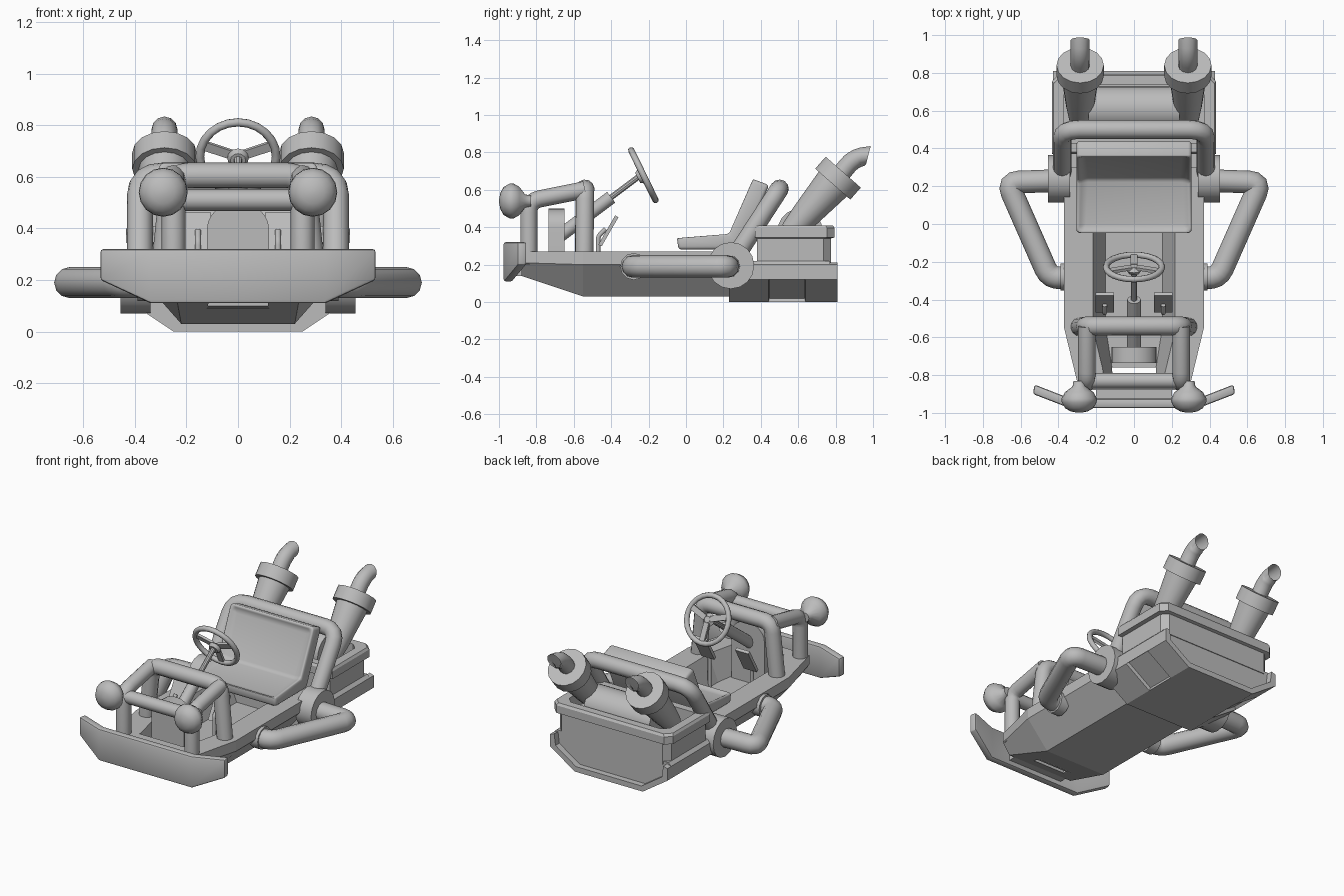
import bpy, bmesh
from math import pi, radians, sin, cos
from mathutils import Vector, Matrix

if "Cube" in bpy.data.objects:
    bpy.data.objects.remove(bpy.data.objects["Cube"])

grey = bpy.data.materials.new("plain_grey")
grey.use_nodes = True
grey.diffuse_color = (0.5, 0.5, 0.5, 1)
grey.node_tree.nodes["Principled BSDF"].inputs["Base Color"].default_value = (0.5, 0.5, 0.5, 1)


def activate(ob):
    bpy.ops.object.select_all(action='DESELECT')
    ob.select_set(True)
    bpy.context.view_layer.objects.active = ob


def finish(name, bm, smooth=None, bevel=0, segments=1):
    bmesh.ops.recalc_face_normals(bm, faces=bm.faces)
    me = bpy.data.meshes.new(name)
    bm.to_mesh(me)
    bm.free()
    me.materials.append(grey)
    ob = bpy.data.objects.new(name, me)
    bpy.context.collection.objects.link(ob)
    activate(ob)
    if bevel:
        mod = ob.modifiers.new("edge_bevel", 'BEVEL')
        mod.width, mod.segments = bevel, segments
        bpy.ops.object.modifier_apply(modifier=mod.name)
    if smooth:
        bpy.ops.object.shade_smooth_by_angle(angle=radians(smooth))
    return ob


def loft(sections):
    """Closed solid through matching loops of points."""
    bm = bmesh.new()
    loops = [[bm.verts.new(p) for p in s] for s in sections]
    for a, b in zip(loops, loops[1:]):
        for i in range(len(a)):
            j = (i + 1) % len(a)
            bm.faces.new((a[i], a[j], b[j], b[i]))
    bm.faces.new(loops[0])
    bm.faces.new(loops[-1])
    return bm


def mirrored(half):
    """Half outline (x, z) from bottom to top, closed across x = 0."""
    return half + [(-x, z) for x, z in reversed(half)]


def box(name, lo, hi, bevel=0, matrix=None):
    corners = [(lo[0], lo[1]), (hi[0], lo[1]), (hi[0], hi[1]), (lo[0], hi[1])]
    bm = loft([[(x, y, z) for x, y in corners] for z in (lo[2], hi[2])])
    if matrix:
        bm.transform(matrix)
    return finish(name, bm, bevel=bevel)


def lathe(name, start, axis, profile, sides=16, smooth=35):
    """Turn (radius, distance) pairs around an axis."""
    rot = Vector(axis).to_track_quat('Z', 'Y').to_matrix().to_4x4()
    rings = [[(r * cos(2 * pi * i / sides), r * sin(2 * pi * i / sides), d)
              for i in range(sides)] for r, d in profile]
    bm = loft(rings)
    bm.transform(Matrix.Translation(start) @ rot)
    return finish(name, bm, smooth)


def tube(name, points, r, bend=0.07, caps=True):
    pts = [Vector(p) for p in points]
    path = [pts[0]]
    for a, p, b in zip(pts, pts[1:], pts[2:]):
        s, e = p + (a - p).normalized() * bend, p + (b - p).normalized() * bend
        path += [s.lerp(p, t).lerp(p.lerp(e, t), t) for t in (0, 0.25, 0.5, 0.75, 1)]
    path.append(pts[-1])
    cu = bpy.data.curves.new(name, 'CURVE')
    cu.dimensions, cu.bevel_depth, cu.bevel_resolution = '3D', r, 4
    cu.use_fill_caps = caps
    sp = cu.splines.new('POLY')
    sp.points.add(len(path) - 1)
    for q, p in zip(sp.points, path):
        q.co = (*p, 1)
    cu.materials.append(grey)
    ob = bpy.data.objects.new(name, cu)
    bpy.context.collection.objects.link(ob)
    activate(ob)
    bpy.ops.object.convert(target='MESH')
    bpy.ops.object.shade_smooth_by_angle(angle=radians(40))
    return bpy.context.object


# Hull with sloped flanks and a cut-out foot well
def hull_section(y, top, low, z0, z1):
    return [(x, y, z) for x, z in mirrored([(low, z0), (top, z1), (top, 0.27)])]


hull = finish("hull", loft([hull_section(-0.88, 0.29, 0.24, 0.14, 0.21),
                            hull_section(-0.55, 0.37, 0.22, 0.03, 0.2),
                            hull_section(0.3, 0.37, 0.22, 0.03, 0.2)]))
well = finish("well_cutter", loft([
    [(x, y, z) for x, z in mirrored([(a, 0.1), (b, 0.3)])]
    for y, a, b in ((-0.8, 0.11, 0.17), (-0.55, 0.15, 0.23), (0.2, 0.15, 0.23))]))
well.hide_render = True
activate(hull)
cut = hull.modifiers.new("foot_well", 'BOOLEAN')
cut.operation, cut.object = 'DIFFERENCE', well
bpy.ops.object.modifier_apply(modifier=cut.name)
bpy.data.objects.remove(well)

# Rear lower body with recessed flank panels
outline = mirrored([(0.25, 0), (0.43, 0.12), (0.43, 0.2), (0.41, 0.22)])
bm = loft([[(x, y, z) for x, z in outline] for y in (0.23, 0.44, 0.64, 0.77)])
bm.normal_update()
panels = [f for f in bm.faces if 0.5 < f.calc_center_median().y < 0.6
          and abs(f.calc_center_median().z - 0.06) < 0.01]
bmesh.ops.recalc_face_normals(bm, faces=bm.faces)
bmesh.ops.inset_individual(bm, faces=panels, thickness=0.008, depth=-0.02)
finish("rear_lower_body", bm)

# Raised rim around the tail, following sides and bottom
rim = [(0.25, 0), (0.43, 0.12), (0.43, 0.2), (0.4, 0.21), (0.39, 0.135), (0.24, 0.035)]
ring = rim[:4] + rim[4:] + [(-x, z) for x, z in reversed(rim)]
finish("tail_rim", loft([[(x, y, z) for x, z in ring] for y in (0.765, 0.81)]))


# Engine bay: recessed wall and overhanging open lip
def plan(w, y0, y1, z, c=0.04):
    return [(-w, y0, z), (w, y0, z), (w, y1 - c, z), (w - c, y1, z), (c - w, y1, z), (-w, y1 - c, z)]


finish("engine_bay", loft([plan(0.41, 0.38, 0.775, 0.2), plan(0.41, 0.38, 0.775, 0.34),
                           plan(0.435, 0.37, 0.795, 0.345), plan(0.435, 0.37, 0.795, 0.395),
                           plan(0.425, 0.38, 0.785, 0.41), plan(0.37, 0.43, 0.735, 0.41),
                           plan(0.37, 0.43, 0.735, 0.32)]))
lathe("engine_drum", (-0.24, 0.61, 0.38), (1, 0, 0), [(0.12, 0), (0.12, 0.48)], 20)

# Front bumper with swept-back clipped ends
half = [(0.0, -0.975, 0.11, 0.32), (0.34, -0.975, 0.11, 0.32), (0.535, -0.9, 0.2, 0.32)]
stations = [(-x, y, a, b) for x, y, a, b in reversed(half[1:])] + half
finish("front_bumper", loft([[(x, y, a), (x, y, b), (x * 0.985, y + 0.05, b), (x * 0.985, y + 0.05, a)]
                             for x, y, a, b in stations]), 25, 0.012, 2)
box("bumper_mount", (-0.2, -0.94, 0.14), (0.2, -0.85, 0.23))

# Seat: one bent cushion with a dished inner face
side = [(-0.04, 0.28), (-0.05, 0.35), (0.225, 0.37), (0.35, 0.66), (0.445, 0.625), (0.29, 0.28)]
bm = loft([[(x, y, z) for y, z in side] for x in (-0.305, 0.305)])
bmesh.ops.recalc_face_normals(bm, faces=bm.faces)
inner = [f for f in bm.faces if len(f.verts) == 4 and all(v.co.z > 0.34 for v in f.verts)
         and f.calc_center_median().y < 0.3]
bmesh.ops.inset_region(bm, faces=inner, thickness=0.045, depth=-0.025)
finish("seat", bm, 50, 0.018, 3)

# Roll bars
tube("rear_roll_bar", [(-0.38, 0.25, 0.22), (-0.38, 0.5, 0.605), (0.38, 0.5, 0.605), (0.38, 0.25, 0.22)],
     0.05, 0.09)
tube("front_hoop", [(-0.29, -0.545, 0.22), (-0.25, -0.54, 0.605), (0.25, -0.54, 0.605),
                    (0.29, -0.545, 0.22)], 0.05, 0.06)
tube("front_cross_bar", [(-0.25, -0.83, 0.51), (0.25, -0.83, 0.51)], 0.042)

# Parts repeated on both sides
for s, tag in ((1, "left"), (-1, "right")):
    tube(tag + "_front_bar", [(s * 0.25, -0.54, 0.6), (s * 0.25, -0.84, 0.54), (s * 0.25, -0.84, 0.2)],
         0.046, 0.06)
    lathe(tag + "_headlight", (s * 0.29, -0.86, 0.54), (0, -1, 0),
          [(0.03, -0.03), (0.035, 0), (0.075, 0.03), (0.095, 0.065), (0.092, 0.085),
           (0.075, 0.115), (0.045, 0.132), (0.012, 0.139)], 16, 60)
    lathe(tag + "_hub", (s * 0.34, 0.24, 0.195), (s, 0, 0), [(0.125, 0), (0.125, 0.115)], 16)
    tube(tag + "_side_bar", [(s * 0.4, 0.23, 0.19), (s * 0.67, 0.22, 0.19),
                             (s * 0.445, -0.29, 0.19), (s * 0.34, -0.28, 0.19)], 0.06, 0.06)
    lathe(tag + "_side_bar_flange", (s * 0.33, -0.28, 0.19), (s, 0, 0), [(0.072, 0), (0.072, 0.06)], 12)

    # Exhaust stack: cone, collar and open bent outlet
    lathe(tag + "_exhaust", (s * 0.285, 0.56, 0.375), (0, 0.66, 0.75),
          [(0.06, 0), (0.075, 0.1), (0.1, 0.34), (0.125, 0.34), (0.125, 0.425), (0.06, 0.425)], 16)
    pipe = tube(tag + "_exhaust_outlet", [(s * 0.285, 0.8, 0.65), (s * 0.285, 0.893, 0.765),
                                          (s * 0.285, 0.975, 0.785)], 0.05, 0.05, False)
    for v in pipe.data.vertices:
        if v.co.y > 0.94 and v.co.z > 0.73:
            v.co.y = min(1.0, v.co.y + (v.co.z - 0.785) * 0.5)

    # Pedals
    tilt = Matrix.Translation((s * 0.155, -0.415, 0.38)) @ Matrix.Rotation(radians(-30), 4, 'X')
    box(tag + "_pedal", (-0.048, -0.01, -0.09), (0.048, 0.01, 0.09), matrix=tilt)
    tube(tag + "_pedal_arm", [(s * 0.155, -0.43, 0.39), (s * 0.155, -0.47, 0.35), (s * 0.155, -0.47, 0.09)],
         0.012, 0.015)

# Steering housing with an arched top
arch = [(0.12, 0.09), (0.12, 0.4)] + [(0.12 * cos(a * pi / 12), 0.4 + 0.1 * sin(a * pi / 12))
                                      for a in range(1, 12)] + [(-0.12, 0.4), (-0.12, 0.09)]
finish("steering_housing", loft([[(x, y, z) for x, z in arch] for y in (-0.735, -0.65)]), 35)

# Steering column and wheel
column = Vector((0, 0.8, 0.6)).normalized()
lathe("column_sleeve", (0, -0.68, 0.35), column, [(0.036, 0), (0.036, 0.35)], 12)
lathe("column_rod", (0, -0.42, 0.545), column, [(0.016, 0), (0.016, 0.24)], 10)
centre = Vector((0, -0.228, 0.678))
frame = Matrix.Translation(centre) @ Matrix.Rotation(radians(-64), 4, 'X')
bpy.ops.mesh.primitive_torus_add(major_radius=0.148, minor_radius=0.017,
                                 major_segments=24, minor_segments=8)
wheel = bpy.context.object
wheel.name = "steering_wheel"
wheel.matrix_world = frame
wheel.data.materials.append(grey)
bpy.ops.object.shade_smooth_by_angle(angle=radians(60))
lathe("wheel_hub", centre - Vector((0, 0.03, 0.015)), (0, 0.9, 0.44), [(0.03, 0), (0.042, 0.02), (0.02, 0.04)], 12)
for i, turn in enumerate((0, 110, -110)):
    box(f"wheel_spoke_{i + 1}", (-0.018, 0.02, -0.008), (0.018, 0.145, 0.008),
        matrix=frame @ Matrix.Rotation(radians(turn), 4, 'Z'))
